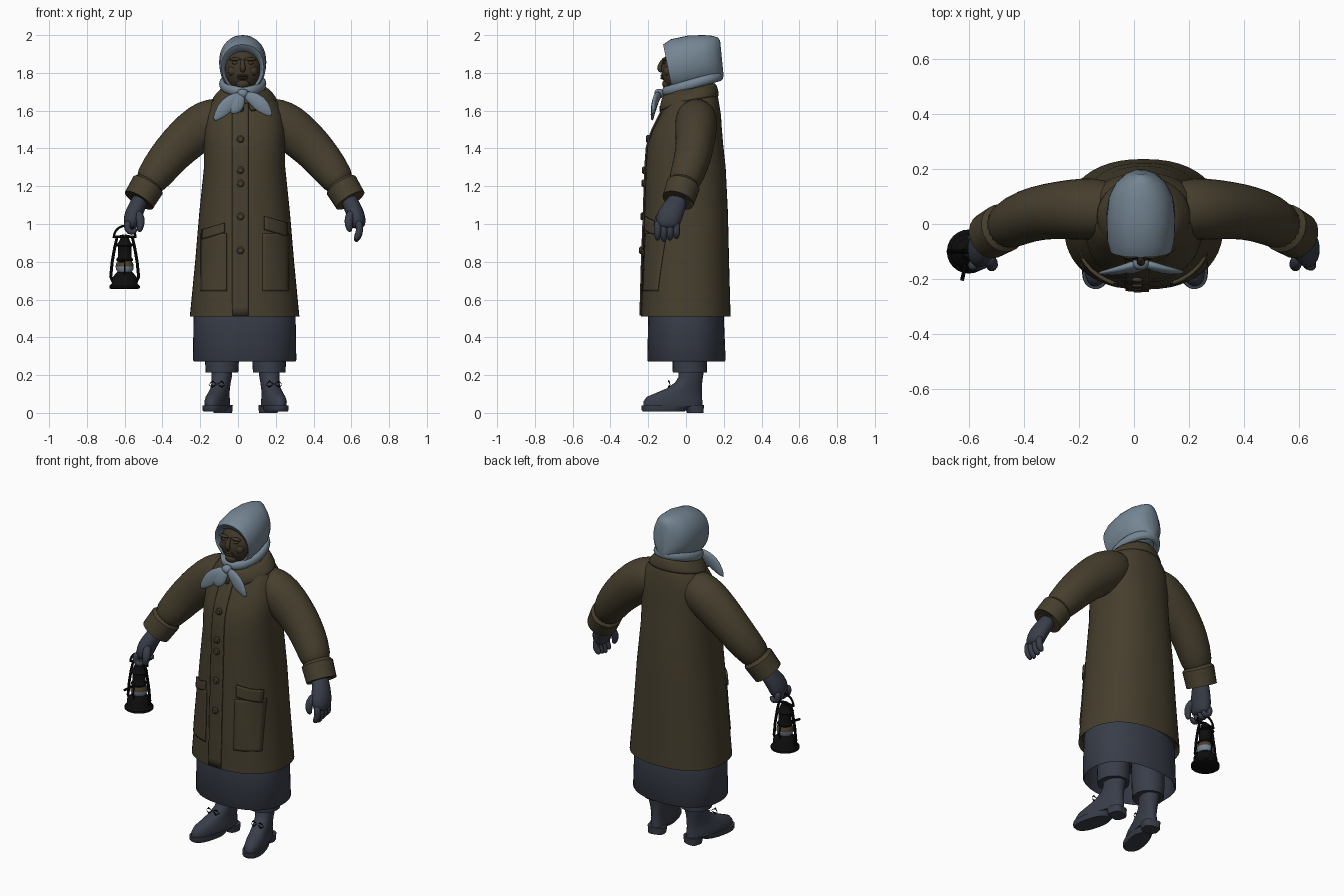
import bpy, bmesh, math
from mathutils import Vector

cube = bpy.data.objects.get("Cube")
if cube:
    bpy.data.objects.remove(cube, do_unlink=True)

MID = 0.035  # centre line of the body


def material(name, r, g, b):
    m = bpy.data.materials.new(name)
    m.use_nodes = True
    m.diffuse_color = (r, g, b, 1)
    bsdf = m.node_tree.nodes["Principled BSDF"]
    bsdf.inputs["Base Color"].default_value = (r, g, b, 1)
    bsdf.inputs["Roughness"].default_value = 0.8
    return m


COAT = material("coat_brown", 0.062, 0.049, 0.027)
SLATE = material("slate_cloth", 0.040, 0.047, 0.066)
SCARF = material("scarf_blue_grey", 0.175, 0.235, 0.29)
SKIN = material("weathered_skin", 0.052, 0.039, 0.022)
BLACK = material("black_metal", 0.004, 0.004, 0.004)
AMBER = material("amber_glass", 0.075, 0.05, 0.025)


def finish(name, bm, mat, sub=0, thick=0, angle=40):
    bmesh.ops.recalc_face_normals(bm, faces=bm.faces)
    mesh = bpy.data.meshes.new(name)
    bm.to_mesh(mesh)
    bm.free()
    mesh.materials.append(mat)
    mesh.shade_smooth()
    mesh.set_sharp_from_angle(angle=math.radians(angle))
    ob = bpy.data.objects.new(name, mesh)
    bpy.context.collection.objects.link(ob)
    if thick:
        mod = ob.modifiers.new("thickness", 'SOLIDIFY')
        mod.thickness, mod.offset = thick, 0
    if sub:
        ob.modifiers.new("smooth", 'SUBSURF').levels = sub
        ob.modifiers["smooth"].render_levels = sub
    return ob


def loft(name, rings, mat, closed=True, caps=True, loop=False, **kw):
    bm = bmesh.new()
    rows = [[bm.verts.new(p) for p in ring] for ring in rings]
    n = len(rows[0])
    for a, b in zip(rows, rows[1:] + rows[:1] if loop else rows[1:]):
        for i in range(n if closed else n - 1):
            j = (i + 1) % n
            bm.faces.new((a[i], a[j], b[j], b[i]))
    if caps and closed and not loop:
        bm.faces.new(rows[0])
        bm.faces.new(rows[-1])
    return finish(name, bm, mat, **kw)


def oval(n=32, power=2.0):
    for i in range(n):
        a = 2 * math.pi * i / n
        yield [math.copysign(abs(v) ** (2 / power), v) for v in (math.cos(a), math.sin(a))]


def level(z, hx, yf, yb, cx=MID, n=48, power=2.3):
    return [Vector((cx + hx * c, (yf + yb) / 2 + (yb - yf) / 2 * s, z)) for c, s in oval(n, power)]


def sweep(name, path, radii, mat, n=12, loop=False, **kw):
    """Tube along a path; radii are (across y, across the bend)."""
    path = [Vector(p) for p in path]
    rings = []
    for i, p in enumerate(path):
        nxt = path[(i + 1) % len(path)] if loop else path[min(i + 1, len(path) - 1)]
        prv = path[i - 1] if loop or i else p
        t = (nxt - prv).normalized()
        ref = Vector((0, 1, 0)) if abs(t.y) < 0.85 else Vector((0, 0, 1))
        if loop:
            ref = Vector((0, 0, 1))
        b = (ref - t * ref.dot(t)).normalized()
        w = t.cross(b)
        r = radii[i] if isinstance(radii, list) else radii
        rb, rw = r if isinstance(r, tuple) else (r, r)
        rings.append([p + b * rb * c + w * rw * s for c, s in oval(n)])
    return loft(name, rings, mat, loop=loop, **kw)


def ball(name, centre, size, mat):
    bm = bmesh.new()
    bmesh.ops.create_uvsphere(bm, u_segments=24, v_segments=16, radius=1)
    for v in bm.verts:
        v.co = Vector(a * b for a, b in zip(v.co, size)) + Vector(centre)
    return finish(name, bm, mat, angle=180)


def turned(name, centre, profile, mat, n=24):
    return loft(name, [level(z, r, centre[1] - r, centre[1] + r, centre[0], n, 2) for r, z in profile], mat)


# Coat body: height, half width, front, back
BODY = [(0.51, 0.29, -0.238, 0.236), (0.8, 0.262, -0.230, 0.228), (1.06, 0.24, -0.220, 0.222),
        (1.3, 0.215, -0.212, 0.21), (1.42, 0.215, -0.203, 0.197), (1.5, 0.215, -0.175, 0.19),
        (1.58, 0.205, -0.135, 0.185), (1.64, 0.18, -0.105, 0.175), (1.7, 0.125, -0.085, 0.165),
        (1.73, 0.09, -0.06, 0.14)]
loft("coat_body", [level(0.54, 0.27, -0.215, 0.21)] + [level(*row) for row in BODY], COAT)


def coat_front(x, z):
    for lo, hi in zip(BODY, BODY[1:]):
        if z <= hi[0]:
            break
    f = (z - lo[0]) / (hi[0] - lo[0])
    hx, yf, yb = [a + (b - a) * f for a, b in zip(lo[1:], hi[1:])]
    u = min(abs(x - MID) / hx, 1)
    return (yf + yb) / 2 - (yb - yf) / 2 * (1 - u ** 2.3) ** (1 / 2.3)


def patch(name, x0, x1, z0, z1, slope=0, thick=0.008, lift=0.005, steps=24):
    """Cloth panel that follows the front of the coat."""
    rows = []
    for k in range(steps + 1):
        z = z0 + (z1 - z0) * k / steps
        row = []
        for i in range(9):
            x = x0 + (x1 - x0) * i / 8
            zz = z + slope * (x - x0)
            row.append(Vector((x, coat_front(x, zz) - lift, zz)))
        rows.append(row)
    loft(name, rows, COAT, closed=False, thick=thick)


patch("coat_placket", -0.03, 0.055, 0.515, 1.64)
for side, name in ((1, "left"), (-1, "right")):
    a, b = sorted((MID + side * 0.105, MID + side * 0.222))
    patch(name + "_pocket_flap", a, b, 0.97 if side > 0 else 0.92, 1.04 if side > 0 else 0.97,
          -side * 0.3, 0.014, 0.008, 6)
    patch(name + "_pocket", a - 0.01, b + 0.01, 0.645, 0.95, 0, 0.006, 0.002)

for i, z in enumerate((1.61, 1.45, 1.285, 1.215, 1.04, 0.86)):
    y = coat_front(0.013, z) - 0.011
    sweep(f"coat_button_{i + 1}", [(0.013, y + 0.01, z), (0.013, y - 0.004, z), (0.013, y - 0.01, z)],
          [0.02, 0.02, 0.013], COAT, n=16)

# Turned-down collar, open at the front
rings = [[], [], [], []]
for i in range(41):
    a = math.radians(-82 + 344 * i / 40)
    c, s = math.cos(a), math.sin(a)
    front = max(0, -s) ** 2
    for ring, (rx, ry, z, tilt, drop) in zip(rings, (
            (0.095, 0.10, 1.685, 0.03, 0), (0.105, 0.112, 1.715, 0.03, 0),
            (0.125, 0.128, 1.71, 0.03, 0.01), (0.172, 0.142, 1.655, 0.02, 0.045))):
        ring.append(Vector((MID + rx * c, 0.03 + ry * s - 0.03 * front, z + tilt * s - drop * front)))
loft("coat_collar", rings, COAT, closed=False, thick=0.014, sub=1)


# Sleeves, cuffs and gloves
def arm_points(side, pts):
    return [(MID + side * u, y, z) for u, y, z in pts]


for side, name in ((1, "left"), (-1, "right")):
    sweep(name + "_sleeve", arm_points(side, [
        (0.08, 0.05, 1.60), (0.15, 0.055, 1.565), (0.22, 0.055, 1.525), (0.315, 0.05, 1.445),
        (0.385, 0.04, 1.375), (0.45, 0.02, 1.295), (0.535, -0.03, 1.175)]),
        [0.08, 0.11, (0.115, 0.125), (0.105, 0.118), (0.1, 0.108), (0.095, 0.1), (0.082, 0.08)],
        COAT, n=20, sub=1, angle=180)
    sweep(name + "_cuff", arm_points(side, [
        (0.50, -0.01, 1.222), (0.512, -0.015, 1.205), (0.56, -0.042, 1.125), (0.555, -0.04, 1.135)]),
        [0.07, 0.09, 0.086, 0.068], COAT, n=24)
    grip = side < 0
    sweep(name + "_glove_palm", arm_points(side, [
        (0.545, -0.035, 1.15), (0.565, -0.055, 1.1), (0.59, -0.085, 1.05), (0.6, -0.1, 1.0), (0.6, -0.1, 0.975)]),
        [(0.052, 0.045), (0.058, 0.046), (0.072, 0.05), (0.068, 0.046), (0.05, 0.03)], SLATE, sub=1, angle=180)
    for k in range(4):
        y = -0.15 + 0.033 * k
        tip = 0.905 + 0.008 * abs(k - 1)
        if grip:
            pts = [(0.615, y, 1.02), (0.625, y, 0.985), (0.612, y, 0.957), (0.585, y, 0.955), (0.572, y, 0.98)]
        else:
            pts = [(0.6, y, 1.02), (0.61, y, 0.985), (0.607, y, 0.95), (0.597, y, tip + 0.02), (0.585, y, tip)]
        sweep(f"{name}_glove_finger_{k + 1}", arm_points(side, pts), [0.02, 0.022, 0.021, 0.019, 0.01],
              SLATE, n=8, sub=1, angle=180)
    sweep(name + "_glove_thumb", arm_points(side, [
        (0.57, -0.11, 1.07), (0.55, -0.145, 1.03), (0.55, -0.155, 0.99), (0.56, -0.15, 0.955)]),
        [0.026, 0.026, 0.023, 0.012], SLATE, n=8, sub=1, angle=180)

# Skirt, open below
loft("skirt", [level(0.60, 0.255, -0.195, 0.19), level(0.51, 0.270, -0.20, 0.2),
               level(0.28, 0.274, -0.205, 0.21), level(0.272, 0.268, -0.2, 0.205),
               level(0.28, 0.262, -0.195, 0.2), level(0.46, 0.25, -0.18, 0.18)], SLATE)

# Legs and boots, toes turned out
for side, name in ((1, "left"), (-1, "right")):
    ankle = 0.04 + side * 0.125
    loft(name + "_trouser_leg", [level(z, rx, 0.02 - ry, 0.02 + ry, ankle, 24, 2) for z, rx, ry in (
        (0.48, 0.095, 0.095), (0.28, 0.09, 0.092), (0.215, 0.086, 0.09), (0.215, 0.062, 0.068))], SLATE)
    turn = math.radians(14) * side

    def shoe(part, rows, power=2.4, **kw):
        rings = []
        for z, hx, yf, yb in rows:
            ring = level(z, hx, yf, yb, 0, 32, power)
            for p in ring:
                d = p.y - 0.03
                p.x, p.y = (ankle + p.x * math.cos(turn) - d * math.sin(turn),
                            0.03 + p.x * math.sin(turn) + d * math.cos(turn))
            rings.append(ring)
        loft(f"{name}_{part}", rings, SLATE, **kw)

    shoe("boot_sole", [(0.008, 0.054, -0.235, -0.01), (0.018, 0.059, -0.243, 0.0), (0.04, 0.059, -0.243, 0.03)])
    shoe("boot_heel", [(0, 0.048, 0.008, 0.09), (0.042, 0.052, -0.005, 0.093)], 3)
    shoe("boot_upper", [(0.035, 0.054, -0.233, 0.09), (0.06, 0.056, -0.233, 0.088), (0.085, 0.051, -0.215, 0.086),
                        (0.105, 0.048, -0.165, 0.085), (0.13, 0.047, -0.105, 0.085), (0.16, 0.048, -0.06, 0.086),
                        (0.19, 0.052, -0.04, 0.09), (0.26, 0.056, -0.036, 0.1)], 2.2)
    tie = Vector((ankle + side * 0.026, -0.083, 0.152))
    for s in (1, -1):
        sweep(f"{name}_lace_{'inner' if s == side else 'outer'}", [tie + Vector((s * dx, dy, dz)) for dx, dy, dz in (
            (0, 0, 0), (0.025, -0.008, 0.016), (0.045, 0, -0.004), (0.025, -0.008, -0.014))],
            0.005, BLACK, n=6, loop=True)

# Head: face inside a knotted headscarf
HX = 0.025
ball("face", (HX, -0.03, 1.815), (0.098, 0.102, 0.118), SKIN)
sweep("nose", [(HX, -0.115, 1.875), (HX, -0.133, 1.85), (HX, -0.143, 1.82), (HX, -0.125, 1.805)],
      [0.009, 0.012, 0.018, 0.012], SKIN, sub=1, angle=180)
ball("chin", (HX, -0.1, 1.742), (0.036, 0.026, 0.026), SKIN)
for i, z in enumerate((1.785, 1.772)):
    ball(("upper_lip", "lower_lip")[i], (HX, -0.122, z), (0.03, 0.014, 0.007), SKIN)
for side, name in ((1, "left"), (-1, "right")):
    ball(name + "_brow", (HX + side * 0.04, -0.113, 1.872), (0.032, 0.014, 0.009), SKIN)
    ball(name + "_eye", (HX + side * 0.038, -0.112, 1.852), (0.018, 0.011, 0.008), SKIN)
    ball(name + "_cheek", (HX + side * 0.05, -0.095, 1.81), (0.03, 0.025, 0.028), SKIN)

rings = []
for y, lo, hi, rx, lean in (
        (-0.03, 1.74, 1.90, 0.085, 0), (-0.085, 1.72, 1.92, 0.098, -0.2), (-0.097, 1.71, 1.95, 0.112, -0.2),
        (-0.06, 1.70, 1.978, 0.122, -0.15), (0.02, 1.715, 1.998, 0.125, -0.05), (0.10, 1.735, 2.0, 0.116, -0.05),
        (0.15, 1.75, 1.996, 0.09, -0.07), (0.18, 1.765, 1.988, 0.055, -0.1), (0.19, 1.785, 1.97, 0.025, -0.1)):
    mid, rz = (lo + hi) / 2, (hi - lo) / 2
    rings.append([Vector((HX + rx * c, y + lean * rz * s, mid + rz * s)) for c, s in oval(36, 2.15)])
loft("headscarf_hood", rings, SCARF, angle=75)
band = [(HX + 0.105 * c, 0.035 + 0.143 * s, 1.742 + 0.04 * s) for c, s in oval(32)]
sweep("headscarf_band", band, (0.026, 0.02), SCARF, loop=True)
turned("neck", (HX, 0.04), [(0.08, 1.62), (0.085, 1.78)], SCARF)

ball("headscarf_knot", (HX, -0.142, 1.69), (0.03, 0.026, 0.026), SCARF)
for name, pts in (("right_tail", [(0.02, -0.14, 1.69), (-0.03, -0.163, 1.655), (-0.08, -0.175, 1.605), (-0.13, -0.18, 1.545)]),
                  ("left_tail", [(0.03, -0.14, 1.69), (0.085, -0.16, 1.665), (0.135, -0.172, 1.62), (0.18, -0.175, 1.57)]),
                  ("lower_tail", [(0.02, -0.145, 1.69), (0.005, -0.16, 1.655), (-0.02, -0.17, 1.61), (-0.035, -0.172, 1.585)])):
    sweep("headscarf_" + name, pts, [(0.018, 0.018), (0.017, 0.04), (0.014, 0.044), (0.006, 0.008)], SCARF, sub=1, angle=180)

# Lantern hanging from the right hand
LX, LY = -0.60, -0.10
turned("lantern_base", (LX, LY), [(0.07, 0.655), (0.08, 0.66), (0.08, 0.672), (0.068, 0.685), (0.066, 0.715),
                                  (0.05, 0.735), (0.04, 0.745)], BLACK)
globe = turned("lantern_globe", (LX, LY), [(0.036, 0.743), (0.046, 0.76), (0.048, 0.775), (0.045, 0.79), (0.036, 0.808)], AMBER)
globe.data.materials.append(SCARF)
for f in globe.data.polygons:
    f.material_index = 1 if f.center.z < 0.77 else 0
turned("lantern_chimney", (LX, LY), [(0.042, 0.803), (0.045, 0.812), (0.036, 0.825), (0.036, 0.88), (0.05, 0.885),
                                     (0.03, 0.905), (0.022, 0.928)], BLACK)
for s, name in ((1, "left"), (-1, "right")):
    sweep(f"lantern_{name}_frame", [(LX + s * u, LY, z) for u, z in (
        (0.06, 0.69), (0.074, 0.72), (0.066, 0.8), (0.052, 0.88), (0.04, 0.93), (0.0, 0.938))], 0.008, BLACK, n=8)
    sweep(f"lantern_{name}_guard", [(LX, LY + s * u, z) for u, z in (
        (0.05, 0.72), (0.056, 0.775), (0.04, 0.82))], 0.004, BLACK, n=6)
sweep("lantern_crossbar", [(LX - 0.06, LY, 0.933), (LX + 0.06, LY, 0.933)], 0.006, BLACK, n=8)
sweep("lantern_handle", [(LX + 0.058 * c, LY, 0.925 + 0.065 * s) for c, s in list(oval(24))[:13]], 0.006, BLACK, n=8)
sweep("lantern_lever", [(LX, LY, 0.80), (LX - 0.015, LY - 0.06, 0.805), (LX - 0.025, LY - 0.105, 0.80)], 0.007, BLACK, n=8)
